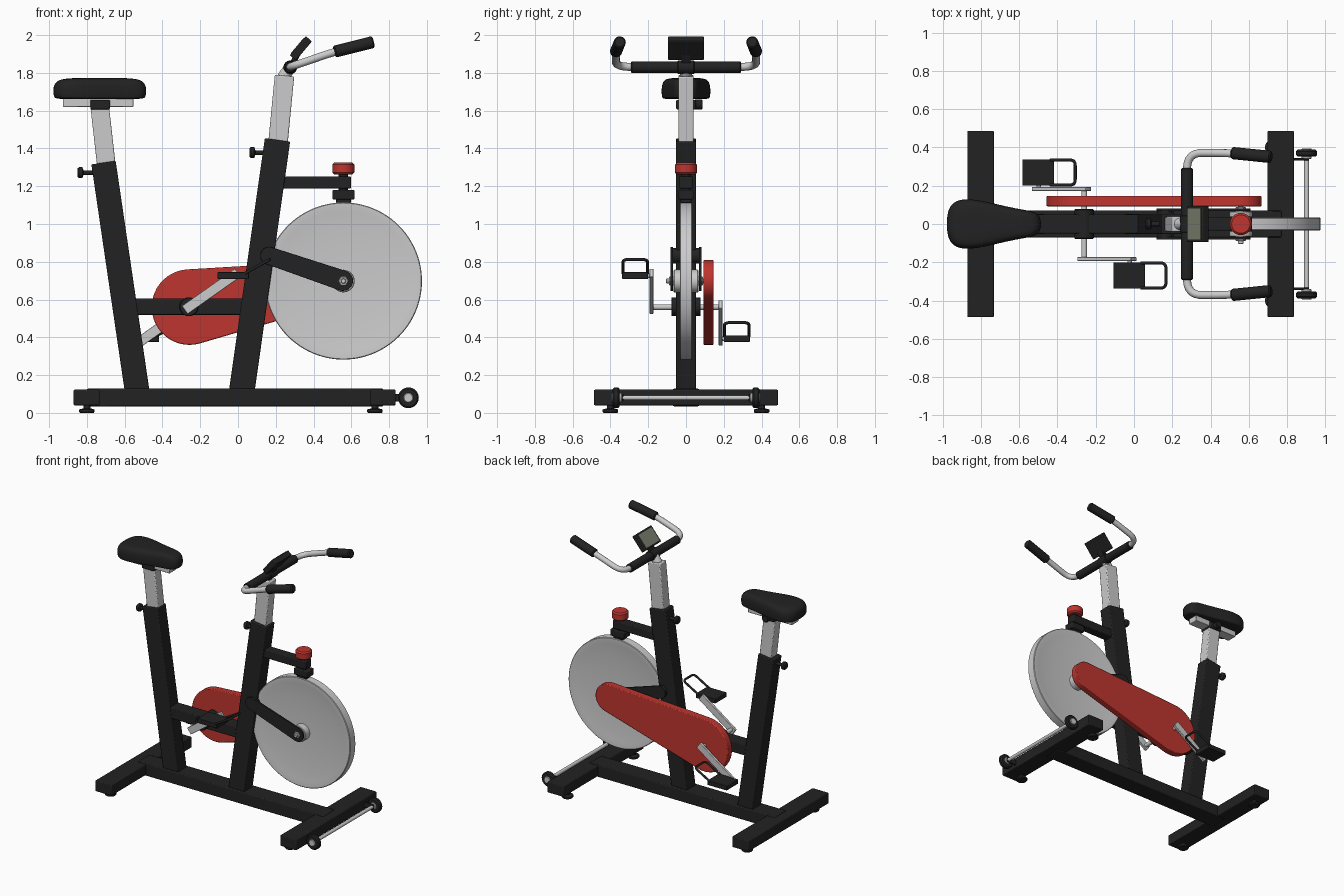
import bpy, bmesh, math
from mathutils import Vector, Matrix

if "Cube" in bpy.data.objects:
    bpy.data.objects.remove(bpy.data.objects["Cube"])


def material(name, col):
    m = bpy.data.materials.new(name)
    m.diffuse_color = (*col, 1)
    m.use_nodes = True
    m.node_tree.nodes["Principled BSDF"].inputs["Base Color"].default_value = m.diffuse_color
    return m


BLACK = material("black", (0.016, 0.016, 0.016))
RED = material("red", (0.52, 0.035, 0.028))
SILVER = material("silver", (0.6, 0.6, 0.6))
SCREEN = material("screen_green", (0.2, 0.22, 0.16))


def finish(name, bm, mat, bevel=0.0):
    bmesh.ops.recalc_face_normals(bm, faces=bm.faces[:])
    me = bpy.data.meshes.new(name)
    bm.to_mesh(me)
    bm.free()
    me.materials.append(mat)
    ob = bpy.data.objects.new(name, me)
    bpy.context.collection.objects.link(ob)
    if bevel:
        b = ob.modifiers.new("bevel", 'BEVEL')
        b.width, b.segments = bevel, 2
    return ob


def bar(name, a, b, thick, depth, mat, bevel=0.006):
    """Rectangular bar between two points in a plane of constant y."""
    a, b = Vector(a), Vector(b)
    z = (b - a).normalized()
    y = Vector((0, 1, 0))
    x = y.cross(z)
    bm = bmesh.new()
    bmesh.ops.create_cube(bm, size=1)
    rot = Matrix((x, y, z)).transposed().to_4x4()
    bm.transform(Matrix.Translation((a + b) / 2) @ rot
                 @ Matrix.Diagonal((thick, depth, (b - a).length, 1)))
    return finish(name, bm, mat, bevel)


def box(name, lo, hi, mat, bevel=0.006):
    my = (lo[1] + hi[1]) / 2
    mx = (lo[0] + hi[0]) / 2
    return bar(name, (mx, my, lo[2]), (mx, my, hi[2]), hi[0] - lo[0], hi[1] - lo[1], mat, bevel)


def lathe(name, profile, origin, axis, mat, steps=40):
    """Spin (radius, height) points around an axis."""
    bm = bmesh.new()
    vs = [bm.verts.new((r, 0, h)) for r, h in profile]
    es = [bm.edges.new(p) for p in zip(vs, vs[1:])]
    bmesh.ops.spin(bm, geom=vs + es, cent=(0, 0, 0), axis=(0, 0, 1),
                   angle=2 * math.pi, steps=steps)
    bmesh.ops.remove_doubles(bm, verts=bm.verts[:], dist=1e-5)
    q = Vector((0, 0, 1)).rotation_difference(Vector(axis).normalized())
    bm.transform(Matrix.Translation(origin) @ q.to_matrix().to_4x4())
    return finish(name, bm, mat)


def rod(name, a, b, r, mat, c=0.004, steps=32):
    d = Vector(b) - Vector(a)
    L = d.length
    return lathe(name, [(0, 0), (r - c, 0), (r, c), (r, L - c), (r - c, L), (0, L)], a, d, mat, steps)


def tube(name, pts, r, mat, fillet=0.05):
    """Round tube along a path with filleted corners."""
    pts = [Vector(p) for p in pts]
    path = [pts[0]]
    for p, c, n in zip(pts, pts[1:], pts[2:]):
        a = c + (p - c).normalized() * fillet
        b = c + (n - c).normalized() * fillet
        for i in range(9):
            t = i / 8
            path.append(a * (1 - t) ** 2 + c * 2 * t * (1 - t) + b * t * t)
    path.append(pts[-1])
    cu = bpy.data.curves.new(name, 'CURVE')
    cu.dimensions, cu.bevel_depth, cu.bevel_resolution, cu.use_fill_caps = '3D', r, 4, True
    sp = cu.splines.new('POLY')
    sp.points.add(len(path) - 1)
    for sp_p, p in zip(sp.points, path):
        sp_p.co = (*p, 1)
    cu.materials.append(mat)
    ob = bpy.data.objects.new(name, cu)
    bpy.context.collection.objects.link(ob)
    bpy.ops.object.select_all(action='DESELECT')
    ob.select_set(True)
    bpy.context.view_layer.objects.active = ob
    bpy.ops.object.convert(target='MESH')


def capsule(name, c1, r1, c2, r2, y0, y1, mat, bevel=0.004):
    """Tapered plate with round ends, drawn in xz."""
    d = Vector(c2) - Vector(c1)
    base = math.atan2(d.y, d.x)
    half = math.acos((r1 - r2) / d.length)
    pts, n = [], 24
    for i in range(n + 1):
        a = base + half + (2 * math.pi - 2 * half) * i / n
        pts.append((c1[0] + r1 * math.cos(a), c1[1] + r1 * math.sin(a)))
    for i in range(n + 1):
        a = base - half + 2 * half * i / n
        pts.append((c2[0] + r2 * math.cos(a), c2[1] + r2 * math.sin(a)))
    bm = bmesh.new()
    f = bm.faces.new([bm.verts.new((x, y0, z)) for x, z in pts])
    ext = bmesh.ops.extrude_face_region(bm, geom=[f])['geom']
    bmesh.ops.translate(bm, vec=(0, y1 - y0, 0), verts=[v for v in ext if isinstance(v, bmesh.types.BMVert)])
    return finish(name, bm, mat, bevel)


# base frame with feet
box("base_beam", (-0.8, -0.07, 0.035), (0.77, 0.07, 0.128), BLACK)
box("rear_leg", (-0.87, -0.487, 0.04), (-0.732, 0.487, 0.123), BLACK)
box("front_leg", (0.698, -0.487, 0.04), (0.835, 0.487, 0.123), BLACK)
for s in (-1, 1):
    for x in (-0.8, 0.725):
        lathe("foot", [(0, 0), (0.036, 0), (0.041, 0.006), (0.041, 0.018), (0.018, 0.024), (0.018, 0.05), (0, 0.05)],
              (x, s * 0.4, 0), (0, 0, 1), BLACK)
    # transport wheels
    rod("transport_wheel", (0.902, s * 0.352, 0.08), (0.902, s * 0.388, 0.08), 0.055, BLACK, 0.008)
    rod("wheel_hub", (0.902, s * 0.34, 0.08), (0.902, s * 0.395, 0.08), 0.026, SILVER)
    bar("wheel_bracket", (0.82, s * 0.338, 0.08), (0.915, s * 0.338, 0.08), 0.04, 0.012, BLACK, 0.003)
rod("wheel_axle", (0.902, -0.35, 0.08), (0.902, 0.35, 0.08), 0.013, SILVER)

# posts and cross beam
bar("seat_post", (-0.529, 0, 0.08), (-0.712, 0, 1.325), 0.13, 0.105, BLACK)
bar("seat_post_inner", (-0.69, 0, 1.25), (-0.733, 0, 1.63), 0.098, 0.078, SILVER)
bar("handlebar_post", (0.015, 0, 0.08), (0.209, 0, 1.445), 0.135, 0.105, BLACK)
bar("handlebar_post_inner", (0.209, 0, 1.4), (0.246, 0, 1.785), 0.103, 0.08, SILVER)
bar("cross_beam", (-0.58, 0, 0.562), (0.06, 0, 0.562), 0.085, 0.1, BLACK)
for x, z in ((-0.85, 1.272), (0.06, 1.378)):
    lathe("adjusting_knob", [(0, 0), (0.022, 0), (0.029, 0.008), (0.029, 0.026), (0.012, 0.032), (0.012, 0.11), (0, 0.11)],
          (x, 0, z), (1, 0, 0), BLACK, 24)

# seat: lofted rings of one outline
half = [(-0.98, 0.0), (-0.975, 0.07), (-0.945, 0.118), (-0.88, 0.134), (-0.79, 0.122), (-0.69, 0.097),
        (-0.59, 0.076), (-0.52, 0.066), (-0.49, 0.042), (-0.483, 0.0)]
outline = half + [(x, -y) for x, y in half[-2:0:-1]]
bm = bmesh.new()
rings = []
for s, z in ((0.9, 1.66), (0.985, 1.668), (1.0, 1.7), (0.99, 1.735), (0.9, 1.764), (0.65, 1.772), (0.3, 1.774)):
    rings.append([bm.verts.new((-0.735 + (x + 0.735) * s, y * s, z)) for x, y in outline])
n = len(outline)
for a, b in zip(rings, rings[1:]):
    for i in range(n):
        bm.faces.new((a[i], a[(i + 1) % n], b[(i + 1) % n], b[i]))
bm.faces.new(rings[0])
bm.faces.new(rings[-1])
seat = finish("seat", bm, BLACK)
seat.modifiers.new("smooth", 'SUBSURF').levels = 2
seat.modifiers["smooth"].render_levels = 2
box("seat_slider", (-0.926, -0.04, 1.62), (-0.553, 0.04, 1.665), SILVER, 0.004)
box("seat_clamp", (-0.782, -0.052, 1.607), (-0.678, 0.052, 1.657), BLACK)
rod("seat_clamp_knob", (-0.73, 0.045, 1.632), (-0.73, 0.088, 1.632), 0.026, BLACK)

# flywheel with fork
side = [(0.0, 0.012), (0.1, 0.013), (0.2, 0.016), (0.3, 0.022), (0.37, 0.029), (0.4, 0.033), (0.412, 0.033), (0.416, 0.029)]
lathe("flywheel", side + [(r, -h) for r, h in reversed(side)], (0.558, 0, 0.698), (0, 1, 0), SILVER, 96)
for s in (-1, 1):
    capsule("fork_plate", (0.165, 0.832), 0.047, (0.555, 0.7), 0.054, s * 0.075 - 0.007, s * 0.075 + 0.007, BLACK, 0.002)
rod("fork_pivot", (0.165, -0.072, 0.832), (0.165, 0.072, 0.832), 0.042, BLACK)
rod("flywheel_hub", (0.558, -0.066, 0.698), (0.558, 0.066, 0.698), 0.06, SILVER)
rod("flywheel_nut", (0.558, -0.09, 0.698), (0.558, 0.09, 0.698), 0.027, SILVER, steps=6)
rod("flywheel_axle", (0.558, -0.105, 0.698), (0.558, 0.1, 0.698), 0.014, SILVER)

# chain guard and crank spindle
capsule("chain_guard", (-0.257, 0.56), 0.2, (0.56, 0.702), 0.107, 0.092, 0.146, RED, 0.006)
rod("bottom_bracket", (-0.26, -0.078, 0.562), (-0.26, 0.078, 0.562), 0.05, BLACK)
rod("crank_spindle", (-0.26, -0.19, 0.56), (-0.26, 0.19, 0.56), 0.015, SILVER)

# cranks, pedals and toe cages
for s in (-1, 1):
    px, pz = -0.26 - s * 0.237, 0.56 - s * 0.167
    u = Vector((px + 0.26, 0, pz - 0.56)).normalized() * 0.027
    c = Vector((-0.26, s * 0.183, 0.56))
    p = Vector((px, s * 0.183, pz))
    bar("crank", c - u, p + u, 0.053, 0.02, SILVER, 0.003)
    rod("pedal_axle", (px, s * 0.18, pz), (px, s * 0.33, pz), 0.012, SILVER)
    box("pedal", (px - 0.085, min(s * 0.2, s * 0.338), pz - 0.018), (px + 0.08, max(s * 0.2, s * 0.338), pz + 0.018), BLACK, 0.004)
    tube("toe_cage", [(px + 0.06, s * 0.204, pz + 0.012), (px + 0.19, s * 0.204, pz + 0.085),
                      (px + 0.19, s * 0.334, pz + 0.085), (px + 0.06, s * 0.334, pz + 0.012)], 0.008, BLACK, 0.03)

# brake
box("brake_arm", (0.2, -0.035, 1.188), (0.598, 0.035, 1.252), BLACK)
rod("brake_stem", (0.558, 0, 1.12), (0.558, 0, 1.29), 0.025, BLACK)
box("brake_pad", (0.5, -0.04, 1.13), (0.617, 0.04, 1.18), BLACK)
box("brake_shoe", (0.52, -0.028, 1.112), (0.597, 0.028, 1.135), BLACK, 0.003)
rod("brake_knob", (0.558, 0, 1.262), (0.558, 0, 1.325), 0.058, RED, 0.01)

# handlebar
rod("handlebar_stem", (0.235, 0, 1.77), (0.276, 0, 1.83), 0.032, SILVER)
rod("handlebar_clamp", (0.277, -0.045, 1.83), (0.277, 0.045, 1.83), 0.036, BLACK)
for s in (-1, 1):
    rod("inner_grip", (0.277, s * 0.035, 1.83), (0.277, s * 0.292, 1.83), 0.031, BLACK, 0.005)
    tube("handlebar_tube", [(0.277, 0, 1.83), (0.277, s * 0.372, 1.832), (0.52, s * 0.37, 1.915),
                            (0.7, s * 0.352, 1.96)], 0.021, SILVER, 0.085)
    rod("outer_grip", (0.51, s * 0.371, 1.912), (0.717, s * 0.35, 1.964), 0.032, BLACK, 0.007)

# console, tilted toward the rider
d = Vector((0.645, 0, 0.764))
nrm = Vector((-0.764, 0, 0.645))
mid = Vector((0.333, 0, 1.93))
bar("console", mid - d * 0.066, mid + d * 0.066, 0.042, 0.19, BLACK, 0.005)
face = mid + nrm * 0.0215
bar("console_screen", face - d * 0.053, face + d * 0.053, 0.006, 0.16, SCREEN, 0)
bar("console_mount", (0.277, 0, 1.83), mid, 0.03, 0.05, BLACK, 0.004)

# smooth shading with sharp edges kept
for ob in bpy.context.scene.objects:
    ob.select_set(True)
bpy.context.view_layer.objects.active = seat
bpy.ops.object.shade_smooth_by_angle(angle=math.radians(35))
